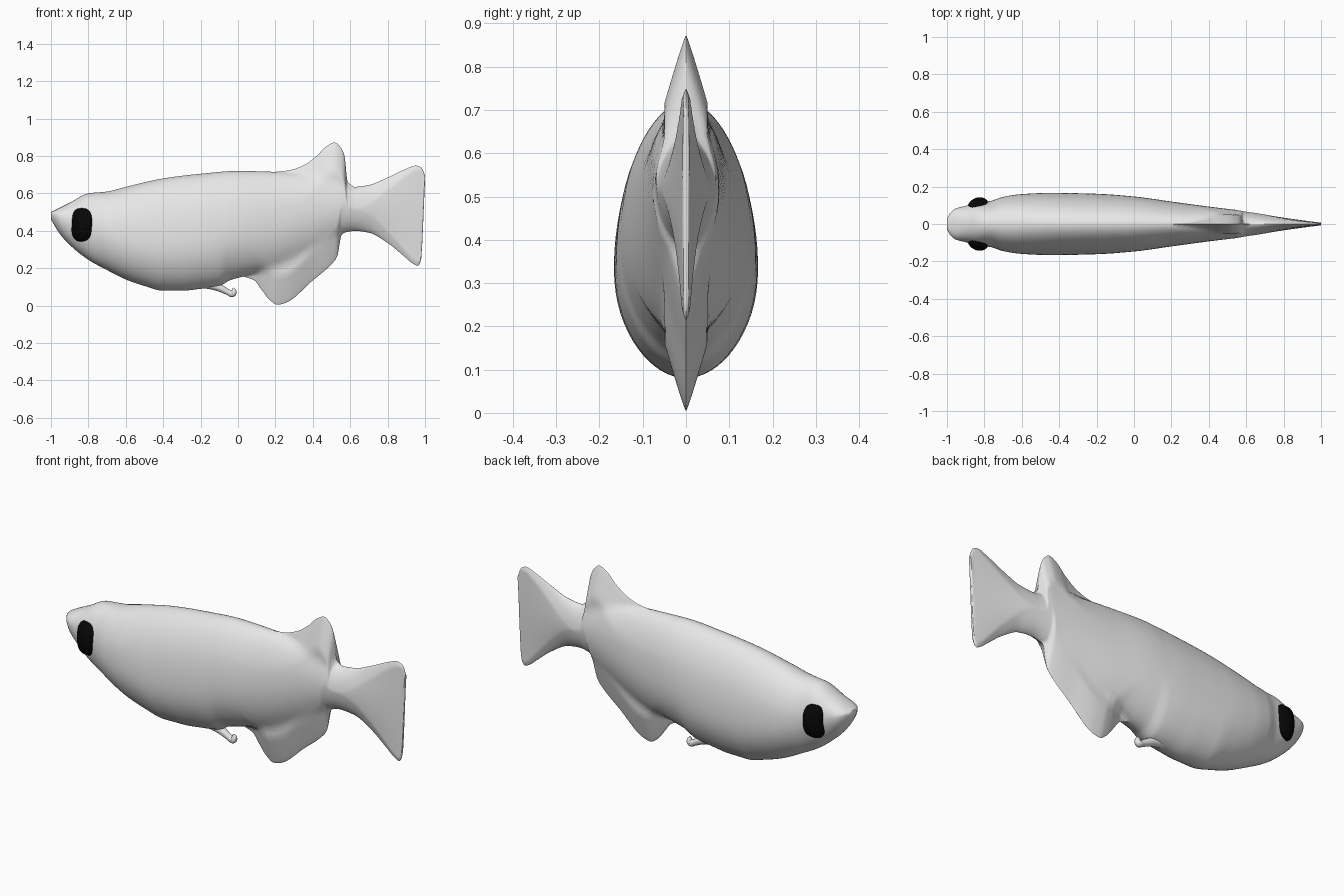
import bpy, bmesh, math
from mathutils import Vector

cube = bpy.data.objects.get("Cube")
if cube:
    bpy.data.objects.remove(cube, do_unlink=True)


def material(name, value):
    mat = bpy.data.materials.new(name)
    mat.use_nodes = True
    colour = (value, value, value, 1)
    mat.diffuse_color = colour
    mat.node_tree.nodes["Principled BSDF"].inputs["Base Color"].default_value = colour
    return mat


def smooth_curve(points):
    """Return a monotone cubic function through the given (x, value) points."""
    slopes = [(b[1] - a[1]) / (b[0] - a[0]) for a, b in zip(points, points[1:])]
    tangents = [slopes[0]]
    for s, t in zip(slopes, slopes[1:]):
        tangents.append(2 * s * t / (s + t) if s * t > 0 else 0)
    tangents.append(slopes[-1])

    def evaluate(x):
        i = 0
        while i < len(points) - 2 and x > points[i + 1][0]:
            i += 1
        (xa, a), (xb, b) = points[i], points[i + 1]
        h = xb - xa
        t = min(max((x - xa) / h, 0), 1)
        blend = t * t * (3 - 2 * t)
        bend = t * (1 - t) * h * ((1 - t) * tangents[i] - t * tangents[i + 1])
        return a + (b - a) * blend + bend
    return evaluate


def add_mesh(name, bm, mat):
    bmesh.ops.recalc_face_normals(bm, faces=bm.faces)
    mesh = bpy.data.meshes.new(name)
    bm.to_mesh(mesh)
    bm.free()
    mesh.materials.append(mat)
    mesh.shade_smooth()
    obj = bpy.data.objects.new(name, mesh)
    bpy.context.collection.objects.link(obj)
    return obj


grey = material("pale grey skin", 0.8)
black = material("black eye", 0.002)

# Outline of the trunk without the dorsal and anal fins
back = [(-1, .5), (-.9, .55), (-.8, .6), (-.7, .61), (-.6, .635), (-.4, .68), (-.2, .705),
        (0, .72), (.2, .715), (.4, .7), (.52, .665), (.62, .635), (.7, .645), (.8, .685),
        (.9, .732), (.95, .749), (.98, .738), (.993, .715), (1, .69)]
belly = [(-1, .46), (-.95, .38), (-.9, .325), (-.8, .245), (-.7, .19), (-.6, .14),
         (-.5, .105), (-.4, .08), (-.3, .08), (-.2, .09), (-.1, .105), (-.04, .137), (.03, .156),
         (.2, .2), (.4, .3), (.55, .385), (.62, .4), (.7, .39), (.8, .335), (.89, .262),
         (.935, .225), (.96, .214), (.977, .235), (1, .67)]

# Fin outlines that replace the trunk outline over a stretch
dorsal = [(.2, .715), (.28, .725), (.35, .75), (.42, .8), (.47, .85), (.516, .872), (.55, .845),
          (.572, .79), (.578, .72), (.585, .665), (.62, .635)]
anal = [(.03, .156), (.088, .134), (.125, .086), (.17, .03), (.21, .005), (.25, .013), (.4, .135),
        (.5, .222), (.532, .267), (.54, .31), (.552, .374), (.57, .39), (.62, .4)]

core_top, core_low = smooth_curve(back), smooth_curve(belly)
fin_top, fin_low = smooth_curve(dorsal), smooth_curve(anal)
half_width = smooth_curve([(-1, .03), (-.98, .062), (-.95, .084), (-.9, .096), (-.84, .112),
                           (-.77, .12), (-.7, .143), (-.6, .158), (-.45, .165), (-.2, .16),
                           (0, .145), (.2, .117), (.4, .088), (.6, .06), (.8, .03), (1, .006)])
widest = smooth_curve([(-1, .7), (-.8, .5), (-.4, .42), (.2, .46), (.6, .5), (1, .5)])
taper = smooth_curve([(-1, .9), (-.4, 1.05), (.4, 1.1), (.8, 1.4), (1, 1.4)])


def side_depth(x, z, top, low):
    """Half thickness of the fish: rounded trunk blended with wedge-shaped fins."""
    ct, cl, w = core_top(x), core_low(x), half_width(x)
    mid = cl + (ct - cl) * widest(x)
    reach = (z - mid) / ((ct - mid) if z > mid else (mid - cl))
    trunk = w * max(0, 1 - reach * reach) ** (taper(x) / 2)
    edge = max(0, min(top - z, z - low))
    fin = min(.27 * edge + .02 * math.sqrt(edge), .05, w * .75)
    return (trunk ** 3 + fin ** 3) ** (1 / 3)


# Body with dorsal, anal and tail fins as one continuous skin
STATIONS, RINGS = 400, 36
bm = bmesh.new()
rings = []
for i in range(STATIONS + 1):
    x = -1 + 2 * i / STATIONS
    top = fin_top(x) if dorsal[0][0] < x < dorsal[-1][0] else core_top(x)
    low = fin_low(x) if anal[0][0] < x < anal[-1][0] else core_low(x)
    levels = [low + (top - low) * (1 - math.cos(math.pi * j / RINGS)) / 2
              for j in range(RINGS + 1)]
    left = [(x, side_depth(x, z, top, low), z) for z in levels]
    right = [(x, -y, z) for x, y, z in reversed(left[1:-1])]
    rings.append([bm.verts.new(p) for p in left + right])
for a, b in zip(rings, rings[1:]):
    for j in range(len(a)):
        k = (j + 1) % len(a)
        bm.faces.new((a[j], a[k], b[k], b[j]))
bm.faces.new(rings[0])
bm.faces.new(rings[-1])
body = add_mesh("fish_body", bm, grey)
body.select_set(True)
bpy.context.view_layer.objects.active = body
bpy.ops.object.shade_smooth_by_angle(angle=math.radians(60))

# Eyes: squarish bulging ovals on both sides of the head
def squarish(v, power=.75):
    return math.copysign(abs(v) ** power, v)


for name, side in (("left_eye", 1), ("right_eye", -1)):
    bm = bmesh.new()
    bmesh.ops.create_uvsphere(bm, u_segments=32, v_segments=20, radius=1)
    for v in bm.verts:
        ring = max(math.hypot(v.co.x, v.co.y), 1e-6)
        c, s = v.co.x / ring, v.co.y / ring
        bulge = v.co.z
        v.co = Vector((-.834 + .058 * ring * squarish(c) + .1 * bulge * .1,
                       side * (.088 + .055 * bulge),
                       .432 + .09 * ring * squarish(s)))
    add_mesh(name, bm, black)

# Small hooked fin under the belly
curve = bpy.data.curves.new("belly_fin", "CURVE")
curve.dimensions = "3D"
curve.bevel_depth = 1
curve.bevel_resolution = 5
curve.use_fill_caps = True
spline = curve.splines.new("NURBS")
path = [(-.2, .125, .03), (-.14, .112, .025), (-.09, .092, .02), (-.05, .07, .016),
        (-.03, .06, .018), (-.022, .07, .016), (-.022, .085, .012), (-.026, .095, .004)]
spline.points.add(len(path) - 1)
for point, (x, z, r) in zip(spline.points, path):
    point.co = (x, 0, z, 1)
    point.radius = r
spline.use_endpoint_u = True
spline.order_u = 3
curve.materials.append(grey)
belly_fin = bpy.data.objects.new("belly_fin", curve)
bpy.context.collection.objects.link(belly_fin)
